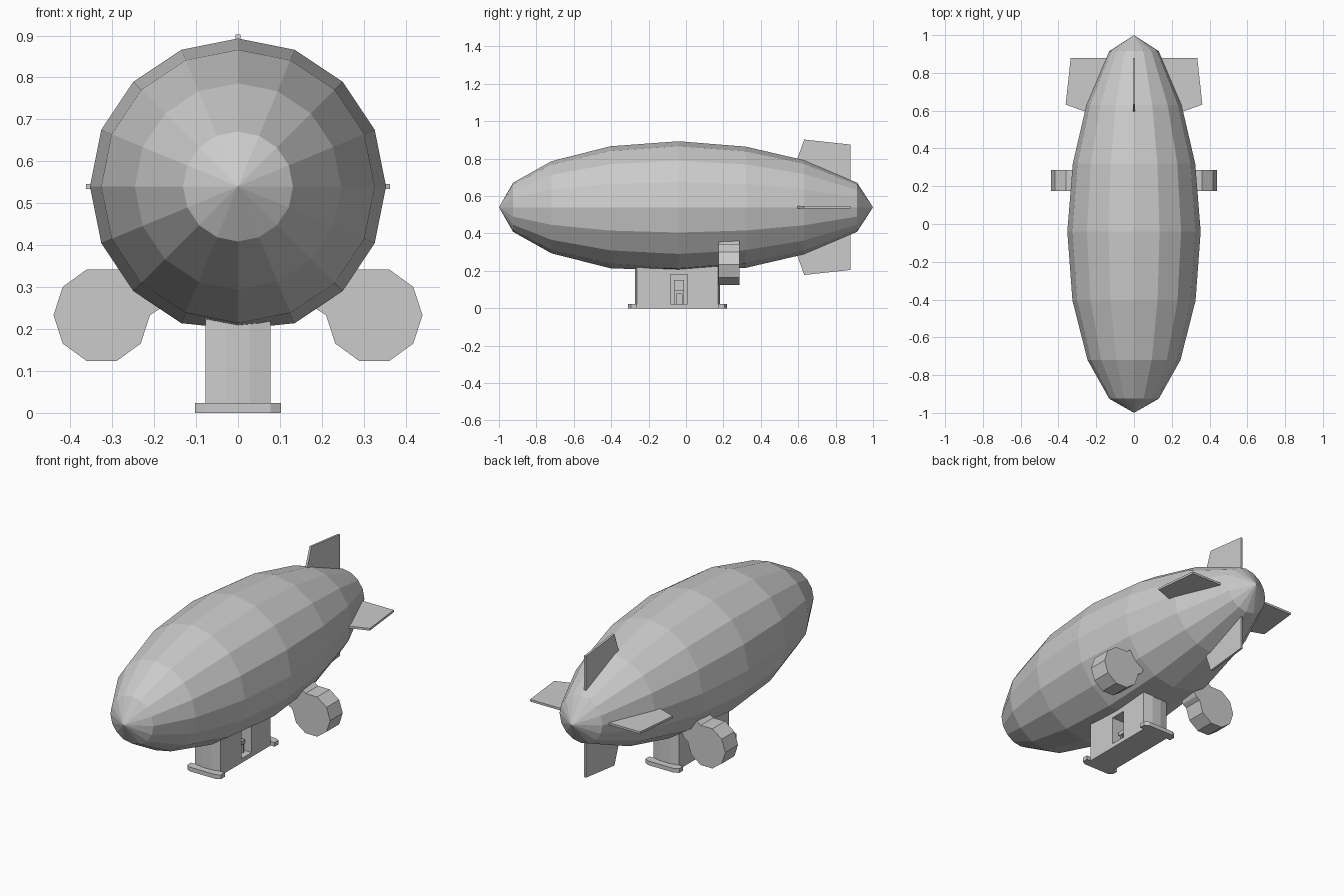
import bpy, bmesh, math
from mathutils import Vector

if "Cube" in bpy.data.objects:
    bpy.data.objects.remove(bpy.data.objects["Cube"])


def make_object(name, bm):
    bmesh.ops.recalc_face_normals(bm, faces=bm.faces)
    mesh = bpy.data.meshes.new(name)
    bm.to_mesh(mesh)
    bm.free()
    ob = bpy.data.objects.new(name, mesh)
    bpy.context.collection.objects.link(ob)
    return ob


def extrude(name, points, direction):
    """Prism from an outline of 3D points pushed along a direction."""
    bm = bmesh.new()
    face = bm.faces.new([bm.verts.new(p) for p in points])
    res = bmesh.ops.extrude_face_region(bm, geom=[face], use_keep_orig=True)
    moved = [v for v in res["geom"] if isinstance(v, bmesh.types.BMVert)]
    bmesh.ops.translate(bm, vec=Vector(direction), verts=moved)
    return make_object(name, bm)


def box(name, lo, hi):
    pts = [(lo[0], lo[1], lo[2]), (hi[0], lo[1], lo[2]),
           (hi[0], hi[1], lo[2]), (lo[0], hi[1], lo[2])]
    return extrude(name, pts, (0, 0, hi[2] - lo[2]))


# Gas envelope: sixteen-sided lathe along y, slightly flat underneath
CZ, SIDES = 0.54, 16
profile = [(-0.925, 0.131), (-0.72, 0.246), (-0.405, 0.326), (-0.04, 0.353),
           (0.32, 0.324), (0.63, 0.252), (0.915, 0.131)]
bm = bmesh.new()
rings = []
for y, r in profile:
    ring = []
    for i in range(SIDES):
        a = 2 * math.pi * i / SIDES
        z = max(CZ + r * math.sin(a), 0.2)
        ring.append(bm.verts.new((r * math.cos(a), y, z)))
    rings.append(ring)
nose, tail = bm.verts.new((0, -1, CZ)), bm.verts.new((0, 1, CZ))
for i in range(SIDES):
    j = (i + 1) % SIDES
    for a, b in zip(rings, rings[1:]):
        bm.faces.new((a[i], a[j], b[j], b[i]))
    bm.faces.new((nose, rings[0][j], rings[0][i]))
    bm.faces.new((tail, rings[-1][i], rings[-1][j]))
make_object("envelope", bm)

# Four tail fins: outline in (y, radius), turned about the long axis
fin = [(0.58, 0.22), (0.595, 0.258), (0.632, 0.362), (0.88, 0.335), (0.88, 0.11)]
for k, name in enumerate(("right_fin", "top_fin", "left_fin", "bottom_fin")):
    a = k * math.pi / 2
    out = Vector((math.cos(a), 0, math.sin(a)))
    side = Vector((-math.sin(a), 0, math.cos(a)))
    pts = [Vector((0, y, CZ)) + out * r - side * 0.006 for y, r in fin]
    extrude(name, pts, side * 0.012)

# Engine pods: ten-sided drums whose inner corner runs into the envelope
pod = [(0.325 + 0.115 * math.cos(math.radians(36 * k)),
        0.233 + 0.115 * math.sin(math.radians(36 * k))) for k in range(10)]
pod[4:5] = [(0.265, 0.36), (0.20, 0.34), (0.17, 0.28), (0.187, 0.248)]
for s, name in ((1, "right_engine"), (-1, "left_engine")):
    extrude(name, [(s * x, 0.175, z) for x, z in pod], (0, 0.11, 0))

# Gondola cabin with softened ends
MID = -0.045
quarter = [(0.078, 0.217), (0.028, 0.228)]
outline = [(x, MID + y) for x, y in quarter]
outline += [(-x, MID + y) for x, y in reversed(quarter)]
outline += [(-x, MID - y) for x, y in quarter]
outline += [(x, MID - y) for x, y in reversed(quarter)]
gondola = extrude("gondola", [(x, y, 0) for x, y in outline], (0, 0, 0.23))

# Doorway recess cut in the right side
cutter = box("doorway_cutter", (-0.06, -0.083, 0.024), (0.12, 0.008, 0.181))
cutter.hide_render = True
cutter.hide_viewport = True
cut = gondola.modifiers.new("doorway", "BOOLEAN")
cut.object = cutter
cut.operation = "DIFFERENCE"
cut.solver = "EXACT"

# Small seat inside the cabin
box("seat", (-0.03, -0.065, 0.075), (0.05, -0.01, 0.095))
box("seat_back", (-0.05, -0.065, 0.075), (-0.03, -0.01, 0.15))
for y in (-0.062, -0.022):
    box("seat_leg", (0.035, y, 0.024), (0.045, y + 0.01, 0.075))

# Bumper rails across both ends of the gondola floor
for s, name in ((-1, "front_bumper"), (1, "rear_bumper")):
    half = [(0.103, 0.217), (0.103, 0.25), (0.078, 0.264)]
    pts = [(x, MID + s * y, 0) for x, y in half]
    pts += [(-x, MID + s * y, 0) for x, y in reversed(half)]
    extrude(name, pts, (0, 0, 0.023))
